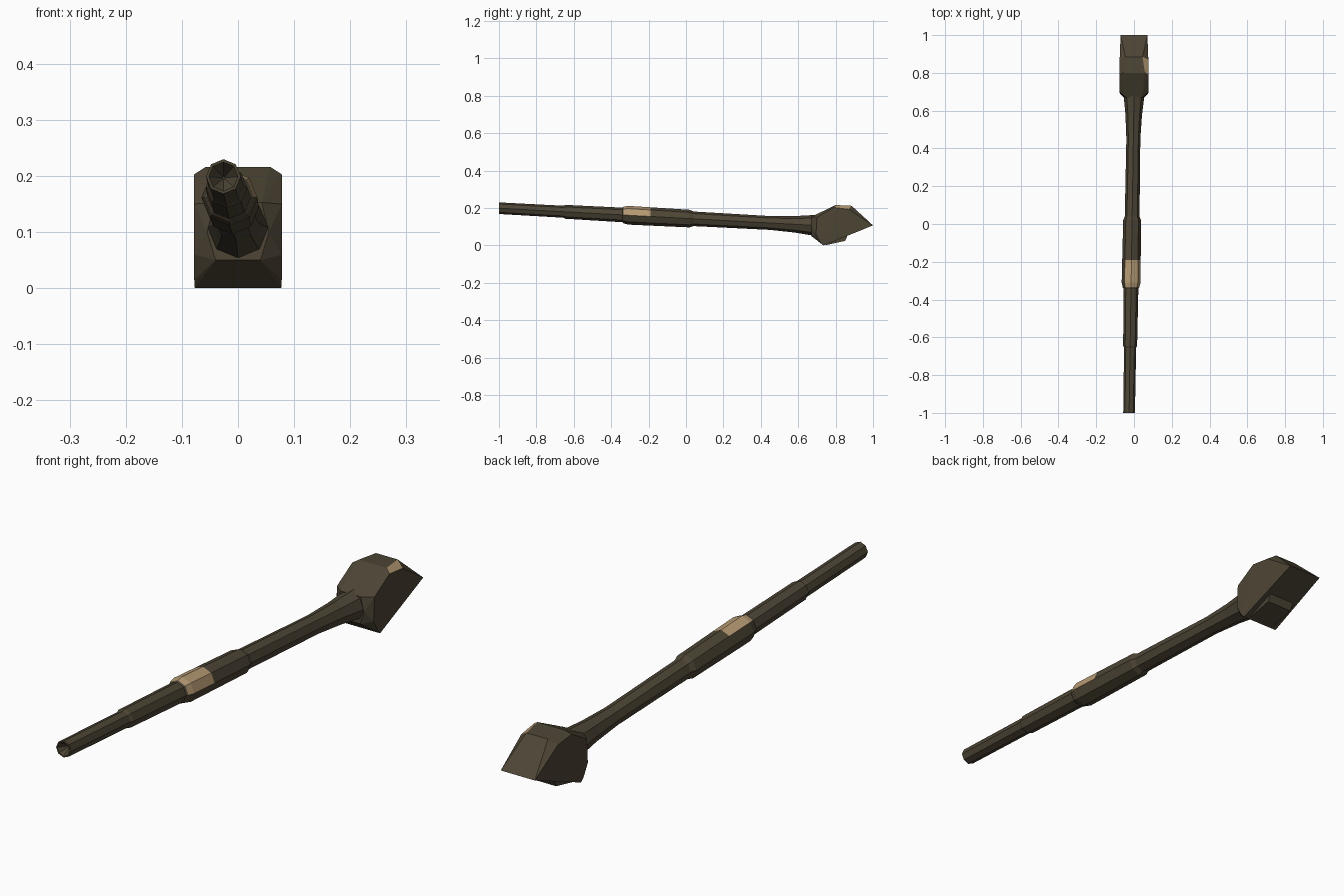
import bpy, bmesh, math
from mathutils import Vector

if "Cube" in bpy.data.objects:
    bpy.data.objects.remove(bpy.data.objects["Cube"])


def material(name, rgb):
    m = bpy.data.materials.new(name)
    m.diffuse_color = (*rgb, 1)
    m.use_nodes = True
    m.node_tree.nodes["Principled BSDF"].inputs["Base Color"].default_value = m.diffuse_color
    return m


BROWN = material("dark brown", (0.075, 0.060, 0.036))
TAN = material("light tan", (0.46, 0.32, 0.17))


def finish(bm, name):
    bmesh.ops.recalc_face_normals(bm, faces=bm.faces)
    mesh = bpy.data.meshes.new(name)
    mesh.materials.append(BROWN)
    mesh.materials.append(TAN)
    bm.to_mesh(mesh)
    bm.free()
    ob = bpy.data.objects.new(name, mesh)
    bpy.context.collection.objects.link(ob)
    return ob


# Handle: eight-sided rings along a slightly tilted centre line
def centre(y):
    t = (y + 1) / 1.67
    return Vector((-0.026 + 0.026 * t, y, 0.199 - 0.091 * t))


SIDES = 8
profile = [(-0.96, 0.002), (-1.0, 0.026), (-1.0, 0.031), (-0.655, 0.032),
           (-0.645, 0.037), (-0.34, 0.039), (-0.335, 0.044), (-0.31, 0.050),
           (-0.19, 0.049), (0.02, 0.047), (0.04, 0.039), (0.45, 0.037),
           (0.58, 0.044), (0.69, 0.056)]
bm = bmesh.new()
rings = []
for y, r in profile:
    c = centre(y)
    rings.append([bm.verts.new(c + Vector((r * math.cos(a), 0, r * math.sin(a))))
                  for a in (2 * math.pi * i / SIDES for i in range(SIDES))])
for k in range(len(rings) - 1):
    for i in range(SIDES):
        j = (i + 1) % SIDES
        f = bm.faces.new((rings[k][i], rings[k][j], rings[k + 1][j], rings[k + 1][i]))
        # light patch on the upper right of the grip
        if k in (6, 7) and i in (0, 1, 2):
            f.material_index = 1
bm.faces.new(rings[0])
bm.faces.new(rings[-1])
finish(bm, "handle")


# Faceted blocks: mirrored points wrapped in a convex hull
def hull(name, half):
    bm = bmesh.new()
    for x, y, z in half:
        for s in (-1, 1):
            bm.verts.new((s * x, y, z))
    res = bmesh.ops.convex_hull(bm, input=bm.verts)
    loose = [v for v in bm.verts if not v.link_faces]
    bmesh.ops.delete(bm, geom=loose, context='VERTS')
    bmesh.ops.recalc_face_normals(bm, faces=bm.faces)
    # light chip on the right upper chamfer
    for f in bm.faces:
        c = f.calc_center_median()
        if c.x > 0.045 and 0.79 < c.y < 0.885 and c.z > 0.185 and 0.3 < f.normal.x < 0.97:
            f.material_index = 1
    return finish(bm, name)


# Wedge-shaped head with a wide chisel edge at the back
hull("wedge_head", [
    (0.071, 1.0, 0.107),
    (0.045, 0.885, 0.212), (0.058, 0.80, 0.216),
    (0.076, 0.87, 0.193), (0.078, 0.79, 0.203),
    (0.078, 0.70, 0.150), (0.078, 0.695, 0.060),
    (0.078, 0.72, 0.015), (0.077, 0.735, 0.0),
    (0.042, 0.67, 0.153), (0.055, 0.67, 0.10), (0.040, 0.67, 0.050)])

# Low ledge under the head
hull("under_ledge", [
    (0.055, 0.865, 0.055), (0.055, 0.85, 0.024),
    (0.055, 0.745, 0.001), (0.055, 0.745, 0.02)])
